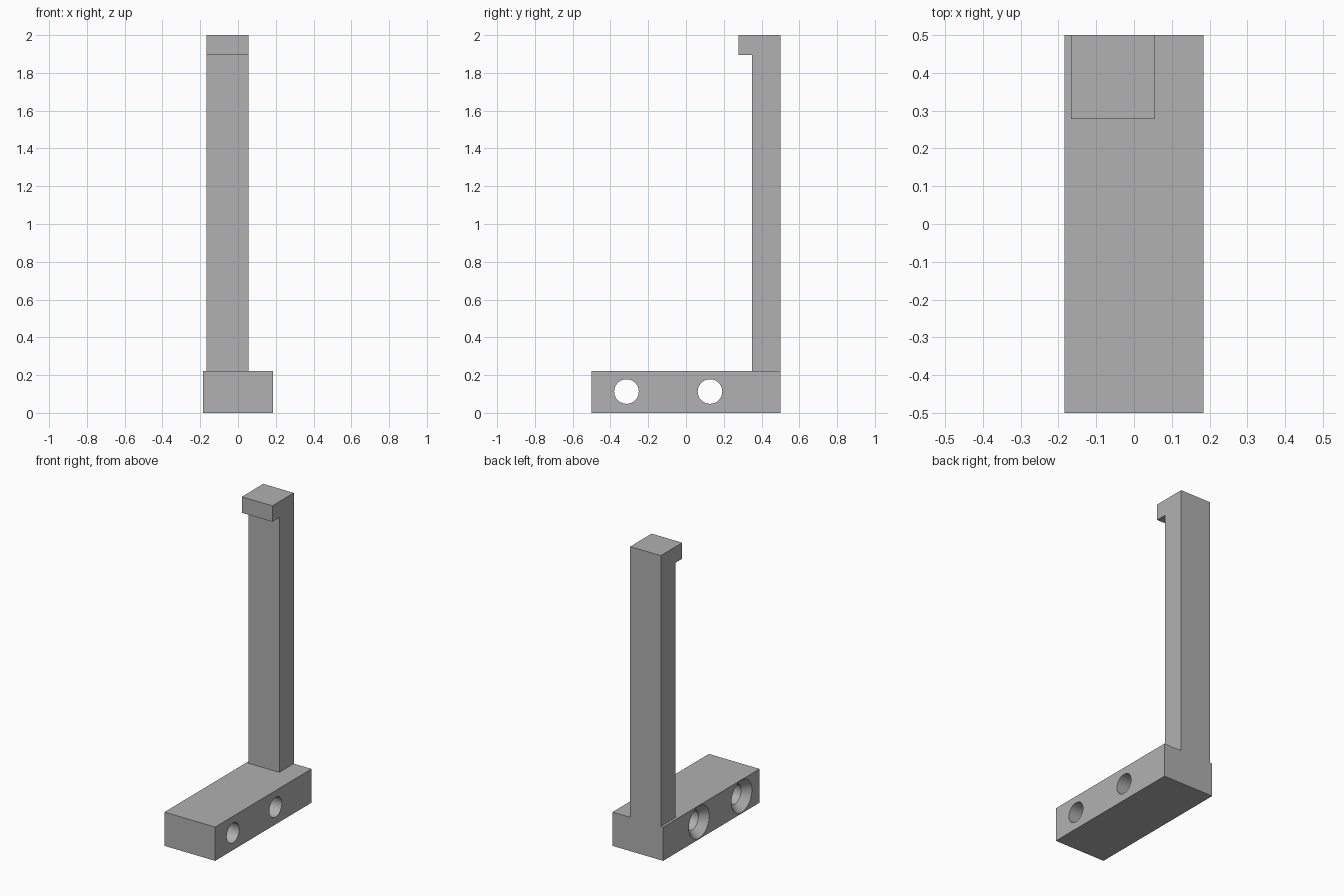
import bpy
import bmesh
import math
from mathutils import Matrix, Vector

cube = bpy.data.objects.get("Cube")
if cube:
    bpy.data.objects.remove(cube, do_unlink=True)

grey = bpy.data.materials.new("grey")
grey.use_nodes = True
colour = (0.44, 0.44, 0.44, 1)
grey.diffuse_color = colour
grey.node_tree.nodes["Principled BSDF"].inputs["Base Color"].default_value = colour

BASE_X, BASE_Y, BASE_TOP = 0.184, 0.5, 0.222


def make_object(name, bm):
    bmesh.ops.recalc_face_normals(bm, faces=bm.faces)
    mesh = bpy.data.meshes.new(name)
    bm.to_mesh(mesh)
    bm.free()
    mesh.materials.append(grey)
    obj = bpy.data.objects.new(name, mesh)
    bpy.context.collection.objects.link(obj)
    return obj


def extrude_profile(name, points, x0, x1):
    """Extrude a (y, z) outline along x."""
    bm = bmesh.new()
    face = bm.faces.new([bm.verts.new((x0, y, z)) for y, z in points])
    moved = bmesh.ops.extrude_face_region(bm, geom=[face])["geom"]
    verts = [v for v in moved if isinstance(v, bmesh.types.BMVert)]
    bmesh.ops.translate(bm, verts=verts, vec=Vector((x1 - x0, 0, 0)))
    return make_object(name, bm)


def screw_hole_cutter(name, y, z):
    """Through hole with a countersink on the -x side, turned about the x axis."""
    profile = [(-0.234, 0.155), (-0.134, 0.065), (0.25, 0.065)]
    profile[0] = (-BASE_X, 0.106)
    profile.insert(0, (-0.25, 0.106))
    sides = 48
    bm = bmesh.new()
    rings = []
    for x, r in profile:
        angles = [math.tau * i / sides for i in range(sides)]
        rings.append([bm.verts.new((x, y + r * math.cos(a), z + r * math.sin(a)))
                      for a in angles])
    for a, b in zip(rings, rings[1:]):
        for i in range(sides):
            j = (i + 1) % sides
            bm.faces.new((a[i], a[j], b[j], b[i]))
    bm.faces.new(rings[0])
    bm.faces.new(rings[-1])
    return make_object(name, bm)


def apply_boolean(target, other, operation):
    mod = target.modifiers.new(operation.title(), "BOOLEAN")
    mod.operation = operation
    mod.solver = "EXACT"
    mod.object = other
    bpy.context.view_layer.objects.active = target
    bpy.ops.object.modifier_apply(modifier=mod.name)
    bpy.data.objects.remove(other, do_unlink=True)


# Mounting block
bracket = extrude_profile(
    "hooked_bracket",
    [(-BASE_Y, 0), (BASE_Y, 0), (BASE_Y, BASE_TOP), (-BASE_Y, BASE_TOP)],
    -BASE_X, BASE_X)

# Upright post with a small hook at the top, flush with the back of the block
post = extrude_profile(
    "hooked_post",
    [(0.35, 0.1), (BASE_Y, 0.1), (BASE_Y, 2), (0.278, 2), (0.278, 1.895), (0.35, 1.895)],
    -0.167, 0.055)
apply_boolean(bracket, post, "UNION")

# Two countersunk screw holes across the block
for y in (-0.315, 0.127):
    apply_boolean(bracket, screw_hole_cutter("screw_hole", y, 0.113), "DIFFERENCE")

bpy.ops.object.select_all(action="DESELECT")
bracket.select_set(True)
bpy.context.view_layer.objects.active = bracket
bpy.ops.object.shade_smooth_by_angle(angle=math.radians(30))
